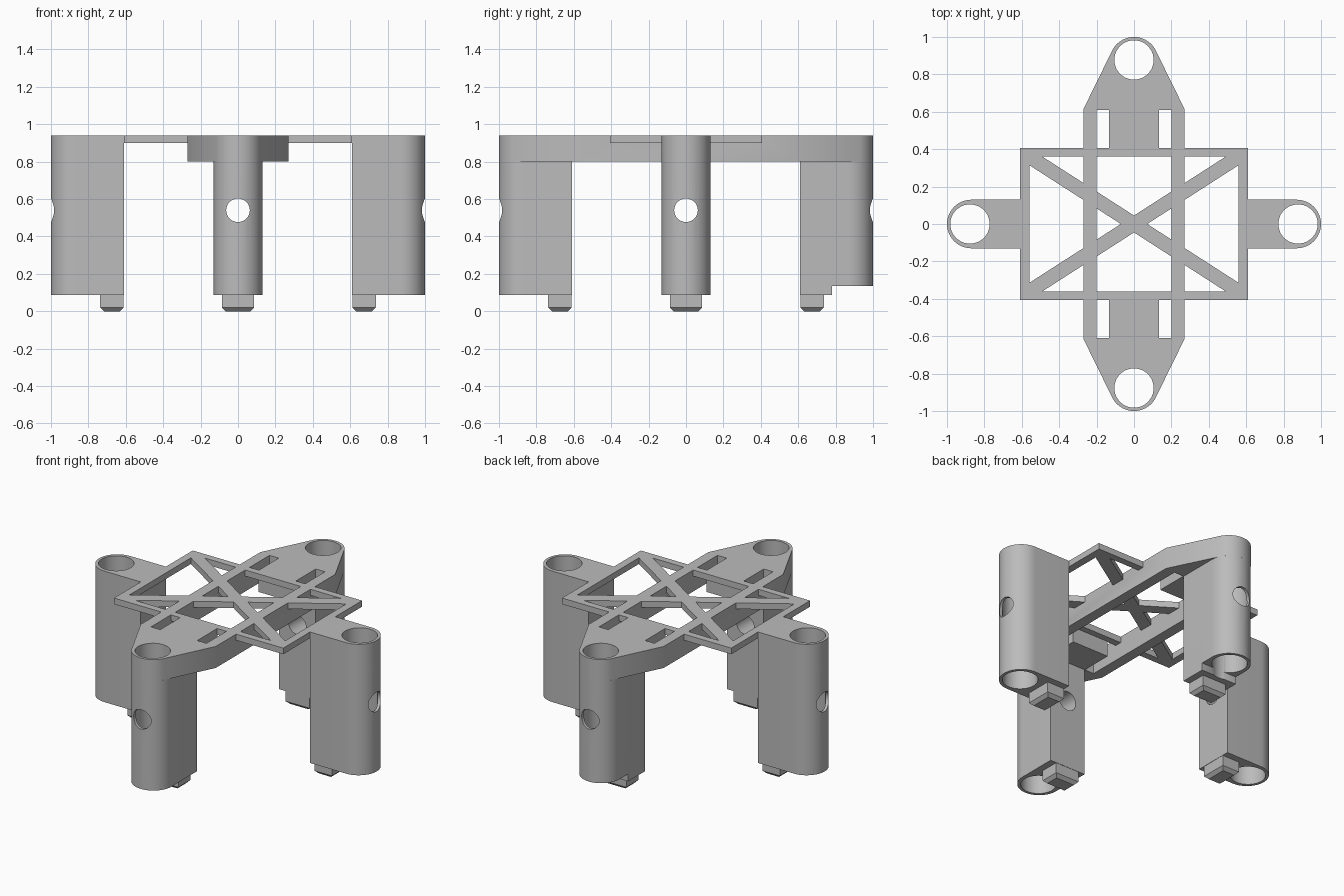
import bpy, bmesh, math
from math import pi, sin, cos
from mathutils import Matrix

if "Cube" in bpy.data.objects:
    bpy.data.objects.remove(bpy.data.objects["Cube"], do_unlink=True)

TOP, DECK_BOTTOM, FRAME_BOTTOM, LEG_BOTTOM = 0.94, 0.80, 0.90, 0.087
INNER, CAP, R = 0.61, 0.87, 0.13      # leg inner face, cap centre, cap radius
BORE_AT, BORE_R = 0.877, 0.105

grey = bpy.data.materials.new("plain grey")
grey.use_nodes = True
grey.diffuse_color = (0.5, 0.5, 0.5, 1)
grey.node_tree.nodes["Principled BSDF"].inputs["Base Color"].default_value = (0.5, 0.5, 0.5, 1)


def make(name, bm):
    bmesh.ops.recalc_face_normals(bm, faces=bm.faces)
    mesh = bpy.data.meshes.new(name)
    bm.to_mesh(mesh)
    bm.free()
    mesh.materials.append(grey)
    ob = bpy.data.objects.new(name, mesh)
    bpy.context.collection.objects.link(ob)
    return ob


def prism(name, outline, z0, z1):
    bm = bmesh.new()
    face = bm.faces.new([bm.verts.new((x, y, z0)) for x, y in outline])
    ext = bmesh.ops.extrude_face_region(bm, geom=[face])
    bmesh.ops.translate(bm, vec=(0, 0, z1 - z0),
                        verts=[v for v in ext["geom"] if isinstance(v, bmesh.types.BMVert)])
    return make(name, bm)


def box(name, x0, x1, y0, y1, z0, z1):
    return prism(name, [(x0, y0), (x1, y0), (x1, y1), (x0, y1)], z0, z1)


def cylinder(radius, length, matrix):
    bm = bmesh.new()
    bmesh.ops.create_cone(bm, cap_ends=True, segments=48, radius1=radius,
                          radius2=radius, depth=length, matrix=matrix)
    return make("cutter", bm)


def combine(ob, others, operation="DIFFERENCE"):
    bpy.context.view_layer.objects.active = ob
    for other in others:
        mod = ob.modifiers.new("boolean", "BOOLEAN")
        mod.operation, mod.solver, mod.object = operation, "EXACT", other
        bpy.ops.object.modifier_apply(modifier=mod.name)
        bpy.data.objects.remove(other, do_unlink=True)


def arc(cx, cy, start, end, steps=24):
    return [(cx + R * cos(start + (end - start) * i / steps),
             cy + R * sin(start + (end - start) * i / steps)) for i in range(steps + 1)]


def bore(x, y):
    return cylinder(BORE_R, 3, Matrix.Translation((x, y, 0)))


# Legs and their pegs, built along +x and turned into place
legs = [("left", 0, TOP), ("back", 1, DECK_BOTTOM), ("right", 2, TOP), ("front", 3, DECK_BOTTOM)]
for side, turn, top in legs:
    outline = [(INNER, R), (INNER, -R)] + arc(CAP, 0, -pi / 2, pi / 2)
    leg = prism(side + "_leg", outline, LEG_BOTTOM, top)
    side_hole = cylinder(0.063, 0.8, Matrix.Translation((0.85, 0, 0.54)) @ Matrix.Rotation(pi / 2, 4, "Y"))
    combine(leg, [bore(BORE_AT, 0), side_hole])
    if side == "back":
        combine(leg, [box("cutter", 0.78, 1.1, -0.3, 0.3, 0, 0.135)])

    peg = box(side + "_peg", INNER + 0.002, 0.737, -0.086, 0.086, 0, LEG_BOTTOM)
    bm = bmesh.new()
    bm.from_mesh(peg.data)
    bottom = [e for e in bm.edges if all(v.co.z < 0.01 for v in e.verts)]
    bmesh.ops.bevel(bm, geom=bottom, offset=0.02, segments=1, affect="EDGES")
    bm.to_mesh(peg.data)
    bm.free()
    for ob in (leg, peg):
        ob.data.transform(Matrix.Rotation(turn * pi / 2, 4, "Z"))

# Thick deck: straight rails with tapered, rounded ends
RAIL, SHOULDER = 0.27, 0.615
drop = CAP - SHOULDER
tangent = math.acos(R / math.hypot(RAIL, drop)) - math.atan2(drop, RAIL)
back = [(RAIL, SHOULDER)] + arc(0, CAP, tangent, pi - tangent) + [(-RAIL, SHOULDER)]
deck = prism("deck", back + [(-x, -y) for x, y in back], DECK_BOTTOM, TOP)
cuts = [bore(0, BORE_AT), bore(0, -BORE_AT),
        box("cutter", -0.2, 0.2, -0.4, 0.4, 0.7, 1)]
for sx in (-1, 1):
    for sy in (-1, 1):
        x0, x1 = sorted((sx * 0.133, sx * 0.2))
        y0, y1 = sorted((sy * 0.38, sy * INNER))
        cuts.append(box("cutter", x0, x1, y0, y1, 0.7, 1))
combine(deck, cuts)

# Thin rectangular frame with crossed braces, merged into the deck
frame = box("frame", -INNER, INNER, -0.405, 0.405, FRAME_BOTTOM, TOP)
combine(frame, [box("cutter", -0.56, 0.56, -0.36, 0.36, 0.7, 1)])
braces = []
for sign in (-1, 1):
    brace = box("brace", -0.675, 0.675, -0.038, 0.038, FRAME_BOTTOM, TOP)
    brace.data.transform(Matrix.Rotation(sign * math.atan2(0.36, 0.56), 4, "Z"))
    braces.append(brace)
combine(frame, braces, "UNION")
combine(deck, [frame], "UNION")
deck.name = "deck_and_frame"

# Smooth round walls, crisp edges
for ob in bpy.context.collection.objects:
    if ob.type == "MESH" and grey.name in ob.data.materials:
        ob.select_set(True)
        bpy.context.view_layer.objects.active = ob
bpy.ops.object.shade_smooth_by_angle(angle=math.radians(30))
